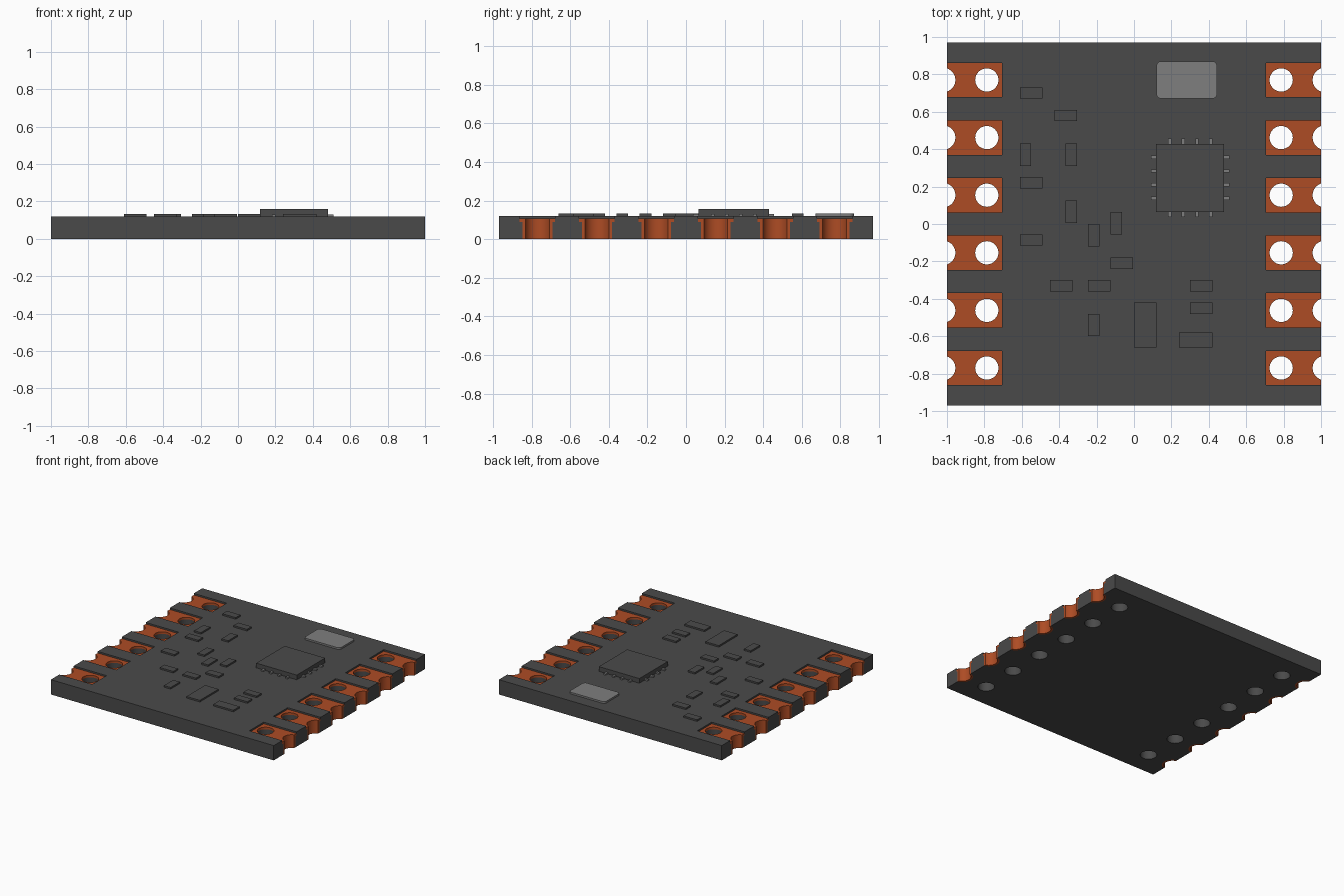
import bpy
import bmesh
from math import acos, cos, sin, pi
from mathutils import Matrix, Vector

cube = bpy.data.objects.get("Cube")
if cube:
    bpy.data.objects.remove(cube, do_unlink=True)

TOP = 0.12           # board surface
SLOT = 0.09          # floor of the pad recesses
PAD_TOP = 0.107
HALF_Y = 0.97
PAD_IN = 0.705
PAD_Y = [-0.77 + 0.308 * i for i in range(6)]
NOTCH_X = 1.02


def material(name, rgb):
    m = bpy.data.materials.new(name)
    m.use_nodes = True
    m.diffuse_color = (*rgb, 1)
    m.node_tree.nodes["Principled BSDF"].inputs["Base Color"].default_value = (*rgb, 1)
    return m


dark = material("dark grey", (0.068, 0.068, 0.068))
copper = material("copper", (0.42, 0.072, 0.018))
light = material("light grey", (0.21, 0.21, 0.21))


def finish(bm, name, mat):
    bmesh.ops.recalc_face_normals(bm, faces=bm.faces)
    mesh = bpy.data.meshes.new(name)
    bm.to_mesh(mesh)
    bm.free()
    mesh.materials.append(mat)
    ob = bpy.data.objects.new(name, mesh)
    bpy.context.collection.objects.link(ob)
    return ob


def add_box(bm, x0, x1, y0, y1, z0, z1):
    mid = Vector((x0 + x1, y0 + y1, z0 + z1)) / 2
    size = Matrix.Diagonal((x1 - x0, y1 - y0, z1 - z0, 1))
    bmesh.ops.create_cube(bm, size=1, matrix=Matrix.Translation(mid) @ size)


def add_prism(bm, points, z0, z1):
    face = bm.faces.new([bm.verts.new((x, y, z0)) for x, y in points])
    up = bmesh.ops.extrude_face_region(bm, geom=[face])["geom"]
    bmesh.ops.translate(bm, vec=(0, 0, z1 - z0),
                        verts=[v for v in up if isinstance(v, bmesh.types.BMVert)])


def centred(name, mat, x, y, w, d, z0, z1):
    bm = bmesh.new()
    add_box(bm, x - w / 2, x + w / 2, y - d / 2, y + d / 2, z0, z1)
    return finish(bm, name, mat)


def cylinders(name, x, radius):
    bm = bmesh.new()
    for side in (-1, 1):
        for y in PAD_Y:
            bmesh.ops.create_cone(bm, cap_ends=True, segments=40, radius1=radius,
                                  radius2=radius, depth=0.6,
                                  matrix=Matrix.Translation((side * x, y, 0)))
    return finish(bm, name, dark)


def cut(ob, cutters):
    for c in cutters:
        mod = ob.modifiers.new("cut", 'BOOLEAN')
        mod.operation, mod.solver, mod.object = 'DIFFERENCE', 'EXACT', c
    bpy.context.view_layer.update()
    graph = bpy.context.evaluated_depsgraph_get()
    mesh = bpy.data.meshes.new_from_object(ob.evaluated_get(graph))
    ob.modifiers.clear()
    ob.data = mesh


def smooth(ob):
    bpy.ops.object.select_all(action='DESELECT')
    ob.select_set(True)
    bpy.context.view_layer.objects.active = ob
    bpy.ops.object.shade_smooth_by_angle()


# Cutters for drilled holes, edge notches and pad recesses
holes = cylinders("hole_cutter", 0.787, 0.062)
notch_outer = cylinders("wide_notch_cutter", NOTCH_X, 0.08)
notch_inner = cylinders("notch_cutter", NOTCH_X, 0.065)
bm = bmesh.new()
for y in PAD_Y:
    for x0, x1 in ((-1.1, -PAD_IN), (PAD_IN, 1.1)):
        add_box(bm, x0, x1, y - 0.092, y + 0.092, SLOT, 0.3)
slots = finish(bm, "recess_cutter", dark)

# Circuit board
board = centred("board", dark, 0, 0, 2, 2 * HALF_Y, 0, TOP)
cut(board, [slots, holes, notch_outer])
smooth(board)

# Copper pads lying in the recesses
bm = bmesh.new()
for y in PAD_Y:
    for x0, x1 in ((-1, -PAD_IN), (PAD_IN, 1)):
        add_box(bm, x0, x1, y - 0.092, y + 0.092, SLOT, PAD_TOP)
pads = finish(bm, "contact_pads", copper)
cut(pads, [holes, notch_inner])
smooth(pads)


# Copper lining of the edge notches
def arc(radius, steps=16):
    a = acos((1 - NOTCH_X) / radius)
    angles = [a + (2 * pi - 2 * a) * i / steps for i in range(steps + 1)]
    return [(NOTCH_X + radius * cos(t), radius * sin(t)) for t in angles]


bm = bmesh.new()
ring = arc(0.08) + arc(0.065)[::-1]
for side in (-1, 1):
    for y in PAD_Y:
        add_prism(bm, [(side * px, y + py) for px, py in ring], 0, SLOT)
smooth(finish(bm, "notch_linings", copper))

for c in (holes, notch_outer, notch_inner, slots):
    bpy.data.objects.remove(c, do_unlink=True)

# Main chip with four pins on each side
CX, CY = 0.30, 0.247
centred("main_chip", dark, CX, CY, 0.364, 0.364, TOP, 0.158)
bm = bmesh.new()
for i in range(4):
    o = (i - 1.5) * 0.073
    for s in (-1, 1):
        for dx, dy, w, d in ((o, s * 0.19, 0.018, 0.04), (s * 0.19, o, 0.04, 0.018)):
            x, y = CX + dx, CY + dy
            add_box(bm, x - w / 2, x + w / 2, y - d / 2, y + d / 2, TOP, 0.131)
finish(bm, "chip_pins", light)

# Rounded metal can
bm = bmesh.new()
outline = []
for sx, sy, start in ((1, 1, 0), (-1, 1, 1), (-1, -1, 2), (1, -1, 3)):
    for k in range(6):
        t = (start + k / 5) * pi / 2
        outline.append((0.282 + sx * 0.137 + 0.025 * cos(t),
                        0.77 + sy * 0.075 + 0.025 * sin(t)))
add_prism(bm, outline, TOP, 0.134)
smooth(finish(bm, "metal_can", light))

# Small surface components
flat = [(-.55, .70), (-.365, .58), (-.55, .22), (-.55, -.085), (-.065, -.21),
        (-.39, -.33), (-.185, -.33), (.36, -.33), (.36, -.45)]
upright = [(-.58, .37), (-.335, .37), (-.335, .065), (-.095, .005),
           (-.215, -.06), (-.215, -.54)]
for spots, w, d in ((flat, 0.12, 0.06), (upright, 0.06, 0.12),
                    ([(0.06, -0.54)], 0.12, 0.24), ([(0.33, -0.62)], 0.18, 0.08)):
    for x, y in spots:
        centred("small_component", dark, x, y, w, d, TOP, 0.133)
